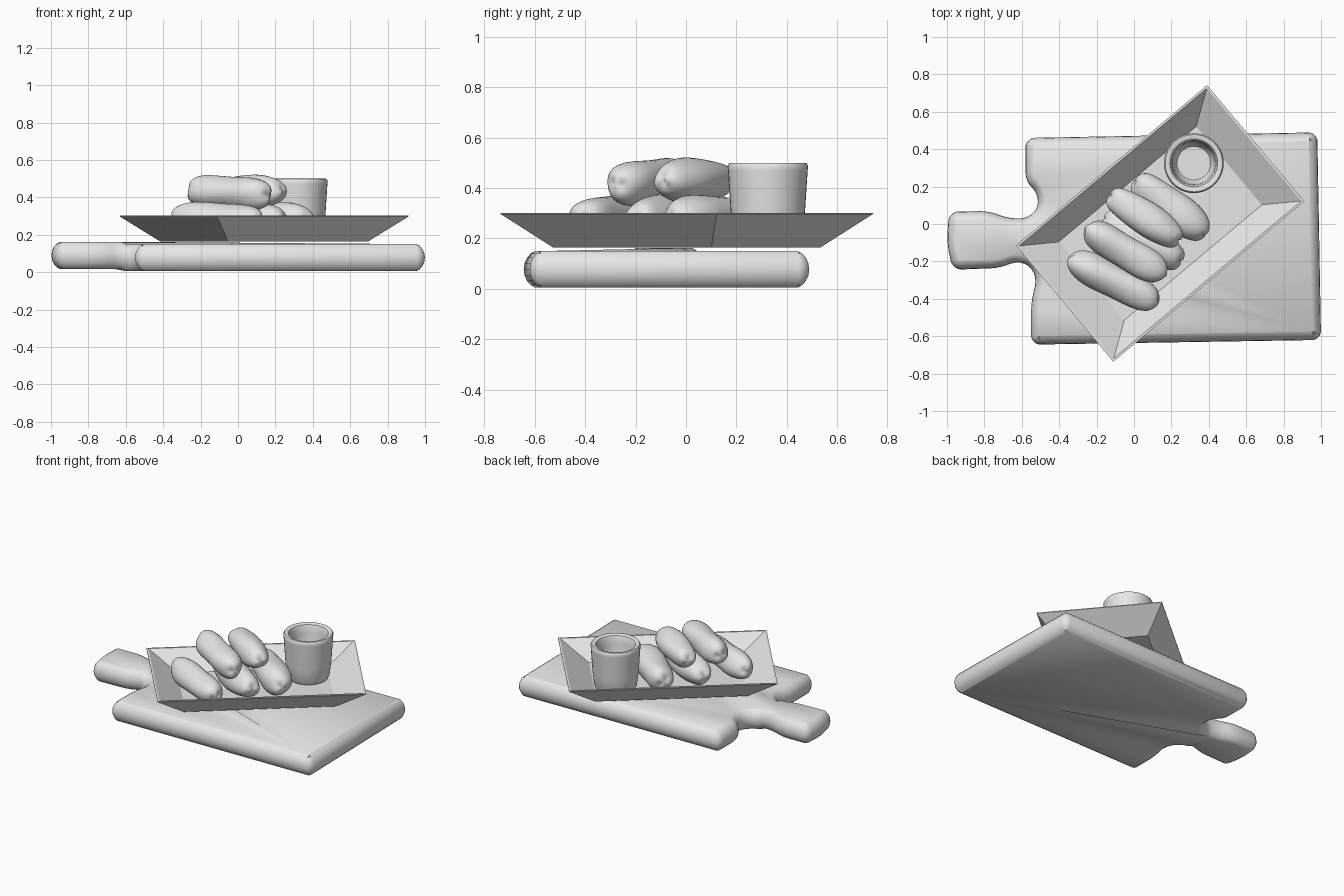
import bpy, bmesh, math
from mathutils import Vector, Matrix

if "Cube" in bpy.data.objects:
    bpy.data.objects.remove(bpy.data.objects["Cube"])

grey = bpy.data.materials.new("plain grey")
grey.use_nodes = True
GREY = (0.8, 0.8, 0.8, 1)
grey.diffuse_color = GREY
grey.node_tree.nodes["Principled BSDF"].inputs["Base Color"].default_value = GREY


def loft(name, rings, matrix=Matrix(), angle=40):
    """Skin a stack of equal-length rings and cap both ends."""
    bm = bmesh.new()
    rows = [[bm.verts.new(matrix @ Vector(p)) for p in ring] for ring in rings]
    n = len(rows[0])
    for a, b in zip(rows, rows[1:]):
        for i in range(n):
            j = (i + 1) % n
            bm.faces.new((a[i], a[j], b[j], b[i]))
    bm.faces.new(rows[0])
    bm.faces.new(rows[-1])
    bmesh.ops.recalc_face_normals(bm, faces=bm.faces)
    mesh = bpy.data.meshes.new(name)
    bm.to_mesh(mesh)
    bm.free()
    mesh.materials.append(grey)
    obj = bpy.data.objects.new(name, mesh)
    bpy.context.collection.objects.link(obj)
    bpy.ops.object.select_all(action='DESELECT')
    obj.select_set(True)
    bpy.context.view_layer.objects.active = obj
    bpy.ops.object.shade_smooth_by_angle(angle=math.radians(angle))
    return obj


def cut_corners(points, limit):
    """Round a closed outline by trimming every corner."""
    out = []
    for a, b in zip(points, points[1:] + points[:1]):
        d = b - a
        step = d.normalized() * min(d.length * 0.25, limit)
        out += [a + step, b - step]
    return out


def inset(points, amount):
    """Shift a clockwise outline inward along its corner normals."""
    out = []
    for i, p in enumerate(points):
        d = (points[(i + 1) % len(points)] - points[i - 1]).normalized()
        out.append(p + Vector((d.y, -d.x)) * amount)
    return out


# Cutting board with a necked handle and soft edges
outline = [Vector(p) for p in (
    (-.58, .46), (.98, .49), (1, -.62), (-.55, -.645), (-.55, -.42),
    (-.52, -.29), (-.56, -.22), (-.63, -.2), (-.72, -.235), (-.97, -.245),
    (-1, -.1), (-.99, .065), (-.78, .07), (-.67, .03), (-.57, .03),
    (-.51, .09), (-.52, .17), (-.58, .23))]
for limit in (.03, .012):
    outline = cut_corners(outline, limit)
board_rings = []
for k in range(9):
    a = math.pi * (k / 8 - .5)
    edge = inset(outline, .045 * (1 - math.cos(a)))
    z = .0775 + .025 * (k / 4 - 1) + .0475 * math.sin(a)
    board_rings.append([(p.x, p.y, z + (.012 if p.x < -.6 else 0)) for p in edge])
loft("cutting_board", board_rings, angle=50)

# Flared rectangular tray, turned on the board
tray_profile = [(.49, .283, .165), (.667, .405, .297), (.667, .405, .302),
                (.655, .393, .302), (.48, .273, .18)]
loft("serving_tray",
     [[(x, y, z), (-x, y, z), (-x, -y, z), (x, -y, z)] for x, y, z in tray_profile],
     Matrix.Translation((.14, .003, 0)) @ Matrix.Rotation(math.radians(40), 4, 'Z'),
     angle=30)

# Dip cup with a rounded lip
cup_profile = [(.105, .178), (.125, .186), (.136, .21), (.147, .3), (.158, .47),
               (.16, .488), (.153, .499), (.14, .5), (.127, .493), (.12, .475),
               (.115, .44), (.105, .27), (.09, .25)]
SIDES = 40
loft("dip_cup",
     [[(r * math.cos(i * math.tau / SIDES), r * math.sin(i * math.tau / SIDES), z)
       for i in range(SIDES)] for r, z in cup_profile],
     Matrix.Translation((.32, .325, 0)))


def roll(name, start, end, radius, seed):
    """Lumpy, blunt-ended roll between two tip points."""
    a, b = Vector(start), Vector(end)
    half = (b - a).length / 2
    rings = []
    for k in range(25):
        phi = math.pi * (.01 + .98 * k / 24)
        c, s = math.cos(phi), math.sin(phi)
        t = -math.copysign(abs(c) ** .7, c)
        ring = []
        for i in range(28):
            u = i * math.tau / 28
            lump = 1 + .05 * math.sin(4 * t + seed) + .04 * math.sin(3 * u + 2 * t + seed)
            r = radius * s ** .6 * lump
            ring.append((r * math.cos(u), r * math.sin(u),
                         half * t * (1 + .03 * math.sin(2 * u + seed))))
        rings.append(ring)
    turn = (b - a).to_track_quat('Z', 'Y').to_matrix().to_4x4()
    loft(name, rings, Matrix.Translation((a + b) / 2) @ turn, angle=60)


# Three rolls on the tray with two stacked on top
LOW, HIGH = .275, .43
roll("lower_roll_back", (.01, .235, LOW), (.38, -.055, LOW), .098, 0)
roll("lower_roll_middle", (-.16, .03, LOW), (.25, -.2, LOW), .095, 2)
roll("lower_roll_front", (-.345, -.185, LOW + .01), (.125, -.42, LOW), .09, 4)
roll("upper_roll_back", (-.125, .155, HIGH), (.24, -.09, HIGH), .088, 1)
roll("upper_roll_front", (-.255, -.02, HIGH + .005), (.165, -.275, HIGH - .015), .09, 5)
